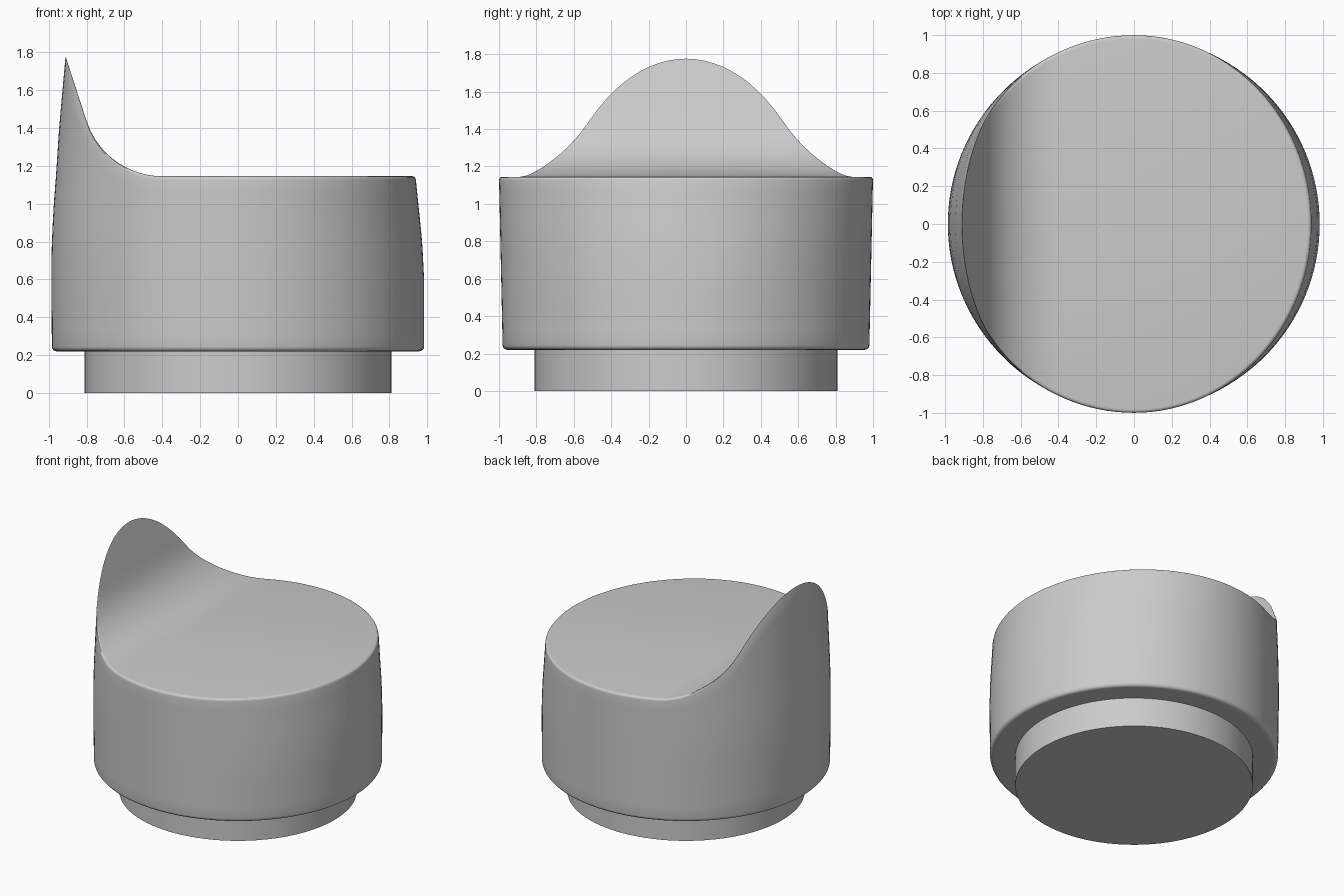
import bpy, bmesh, math
from mathutils import Vector

old = bpy.data.objects.get("Cube")
if old:
    bpy.data.objects.remove(old, do_unlink=True)

grey = bpy.data.materials.new("plain grey")
grey.use_nodes = True
colour = (0.6, 0.6, 0.6, 1)
grey.diffuse_color = colour
grey.node_tree.nodes["Principled BSDF"].inputs["Base Color"].default_value = colour

SEGMENTS = 128
BODY_BOTTOM, DECK = 0.22, 1.145
# Half widths (z, x) of the raised side and the low side
RAISED = [(0.2, 0.983), (0.6, 0.986), (0.8, 0.984), (1.0, 0.973),
          (1.14, 0.962), (1.4, 0.945), (1.79, 0.91), (2.3, 0.864)]
LOW = [(0.2, 0.983), (0.6, 0.983), (0.8, 0.973), (1.14, 0.938), (2.3, 0.82)]


def interpolate(points, z):
    for (z0, a0), (z1, a1) in zip(points, points[1:]):
        if z <= z1:
            return a0 + (a1 - a0) * (z - z0) / (z1 - z0)
    return points[-1][1]


def side_point(angle, z, scale=1.0):
    """Point on the tapering oval wall."""
    c, s = math.cos(angle), math.sin(angle)
    a = interpolate(LOW if c > 0 else RAISED, z)
    b = 0.98 + 0.02 * min(1, (z - BODY_BOTTOM) / (DECK - BODY_BOTTOM))
    return Vector((a * c * scale, b * s * scale, z))


def deck_height(x):
    """Flat deck, a concave arc, then a steep straight rise."""
    start, radius, sweep = -0.4, 0.42, math.radians(72)
    end = start - radius * math.sin(sweep)
    if x >= start:
        return DECK
    if x >= end:
        return DECK + radius - math.sqrt(radius ** 2 - (x - start) ** 2)
    return DECK + radius * (1 - math.cos(sweep)) + (end - x) * math.tan(sweep)


def rim_height(angle):
    lo, hi = 1.0, 2.2
    for _ in range(40):
        mid = (lo + hi) / 2
        if deck_height(side_point(angle, mid).x) > mid:
            lo = mid
        else:
            hi = mid
    return lo


def column(angle):
    """One vertical strip of the body, from underside to deck."""
    top = rim_height(angle)
    fade = min(1, (top - DECK) / 0.5)
    r = 0.02 * (1 - fade) + 0.003 * fade
    pts = [side_point(angle, BODY_BOTTOM, 0.96)]
    # Rounded lower edge
    for k in range(5):
        t = math.pi / 2 * k / 4
        pts.append(side_point(angle, BODY_BOTTOM + 0.025 * (1 - math.cos(t)),
                              0.975 + 0.025 * math.sin(t)))
    # Wall
    z0, z1 = BODY_BOTTOM + 0.025, top - r
    for k in range(1, 13):
        pts.append(side_point(angle, z0 + (z1 - z0) * k / 12))
    # Rounded rim
    a, corner, b = pts[-1], side_point(angle, top), side_point(angle, top, 1 - r)
    b.z = deck_height(b.x)
    for k in range(1, 5):
        t = k / 4
        pts.append(a * (1 - t) ** 2 + corner * 2 * t * (1 - t) + b * t * t)
    return pts


def finish(bm, name):
    bmesh.ops.recalc_face_normals(bm, faces=bm.faces)
    mesh = bpy.data.meshes.new(name)
    bm.to_mesh(mesh)
    bm.free()
    obj = bpy.data.objects.new(name, mesh)
    bpy.context.collection.objects.link(obj)
    mesh.materials.append(grey)
    bpy.ops.object.select_all(action='DESELECT')
    obj.select_set(True)
    bpy.context.view_layer.objects.active = obj
    bpy.ops.object.shade_smooth_by_angle(angle=math.radians(35))
    return obj


# Body with the raised lip
bm = bmesh.new()
cols = [[bm.verts.new(p) for p in column(2 * math.pi * i / SEGMENTS)]
        for i in range(SEGMENTS)]
for i in range(SEGMENTS):
    a, b = cols[i], cols[(i + 1) % SEGMENTS]
    for k in range(len(a) - 1):
        bm.faces.new((a[k], b[k], b[k + 1], a[k + 1]))
bm.faces.new([c[0] for c in reversed(cols)])
# Deck strips run straight across from front to back
for i in range(SEGMENTS // 2):
    strip = [cols[i][-1], cols[i + 1][-1],
             cols[-i - 1][-1], cols[-i % SEGMENTS][-1]]
    bm.faces.new(list(dict.fromkeys(strip)))
finish(bm, "body")

# Narrower round foot
bm = bmesh.new()
bmesh.ops.create_cone(bm, cap_ends=True, segments=96, radius1=0.81,
                      radius2=0.81, depth=BODY_BOTTOM + 0.02)
bmesh.ops.translate(bm, verts=bm.verts, vec=(0, 0, BODY_BOTTOM / 2 + 0.01))
finish(bm, "foot")
